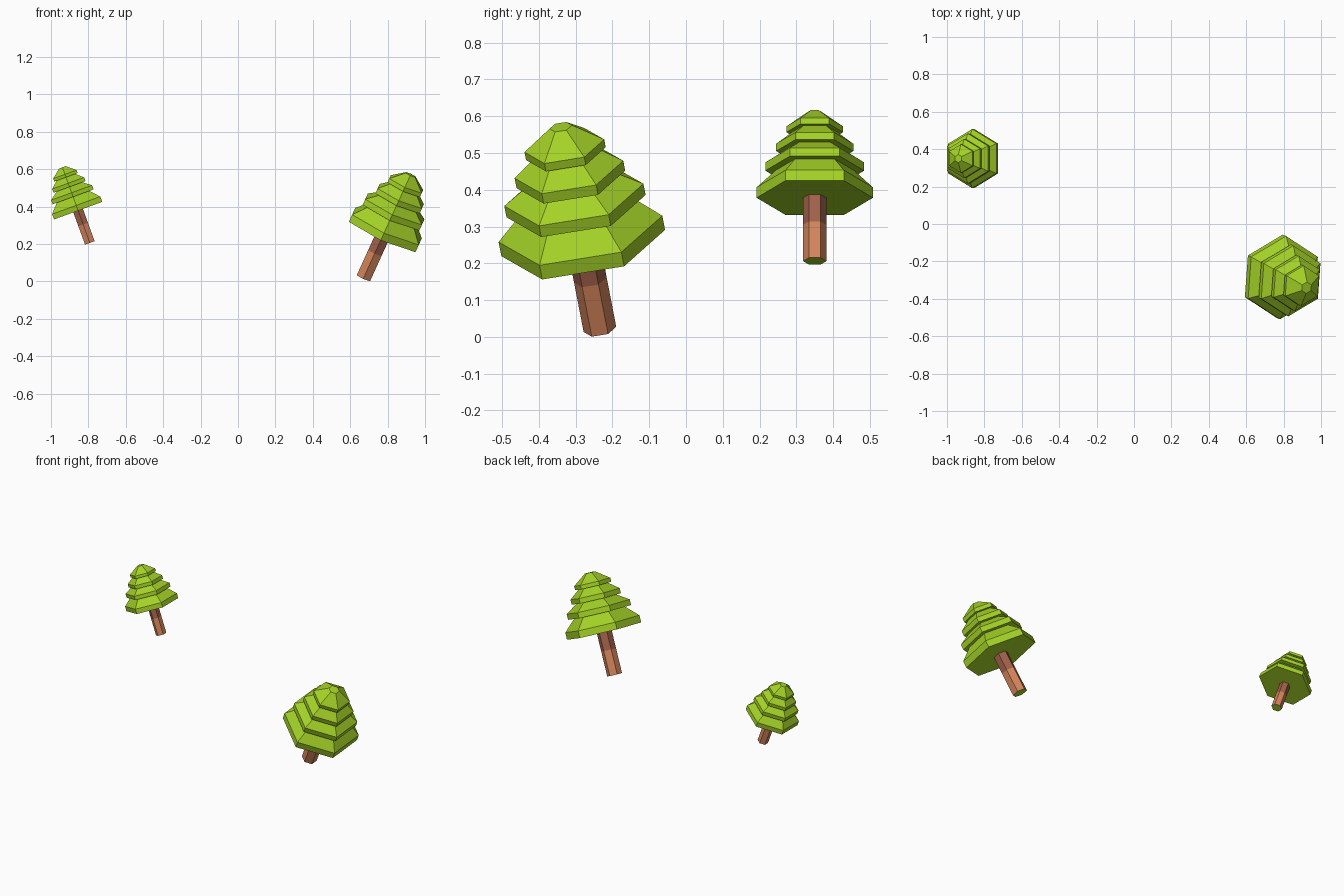
import bpy, bmesh, math
from mathutils import Matrix, Euler

if "Cube" in bpy.data.objects:
    bpy.data.objects.remove(bpy.data.objects["Cube"])


def material(name, rgb):
    m = bpy.data.materials.new(name)
    m.diffuse_color = (*rgb, 1)
    m.use_nodes = True
    m.node_tree.nodes["Principled BSDF"].inputs["Base Color"].default_value = m.diffuse_color
    return m


LEAF = material("leaf green", (0.37, 0.645, 0.02))
BARK = material("bark brown", (0.66, 0.235, 0.105))
DARK = material("dark bark", (0.36, 0.12, 0.068))
SIDES = 6


def lathe(name, profile, mats, pick, matrix):
    """Turn a (radius, height) profile into a closed six-sided solid."""
    bm = bmesh.new()
    rings = []
    for r, z in profile:
        ring = []
        for i in range(SIDES):
            a = math.pi / 2 + i * math.tau / SIDES
            ring.append(bm.verts.new((r * math.cos(a), r * math.sin(a), z)))
        rings.append(ring)
    bm.faces.new(rings[0][::-1])
    bm.faces.new(rings[-1])
    for lo, hi in zip(rings, rings[1:]):
        for i in range(SIDES):
            j = (i + 1) % SIDES
            bm.faces.new((lo[i], lo[j], hi[j], hi[i]))
    bm.normal_update()
    for f in bm.faces:
        f.material_index = pick(f)
    mesh = bpy.data.meshes.new(name)
    bm.to_mesh(mesh)
    bm.free()
    for m in mats:
        mesh.materials.append(m)
    ob = bpy.data.objects.new(name, mesh)
    ob.matrix_world = matrix
    bpy.context.collection.objects.link(ob)


# foliage tiers: radius, rim bottom, rim top
TIERS = [(0.226, 0.262, 0.305), (0.192, 0.374, 0.408),
         (0.150, 0.455, 0.485), (0.110, 0.533, 0.557)]
foliage = []
for k, (r, z0, z1) in enumerate(TIERS):
    foliage += [(r, z0), (r, z1)]
    if k + 1 < len(TIERS):
        foliage.append((TIERS[k + 1][0] * 0.8, TIERS[k + 1][1]))
foliage.append((0.031, 0.614))

# trunk: lower bark, darker upper section, green underside
trunk = [(0.045, 0), (0.045, 0.15), (0.045, 0.27)]


def trunk_colour(f):
    if f.normal.z < -0.5:
        return 2
    return 1 if f.calc_center_median().z > 0.15 else 0


def tree(name, base, tilt, scale):
    m = (Matrix.Translation(base)
         @ Euler([math.radians(t) for t in tilt]).to_matrix().to_4x4()
         @ Matrix.Scale(scale, 4))
    lathe(name + "_foliage", foliage, [LEAF], lambda f: 0, m)
    lathe(name + "_trunk", trunk, [BARK, DARK, LEAF], trunk_colour, m)


tree("large_tree", (0.672, -0.234, 0.0205), (10, 24.5, 0), 1.0)
tree("small_tree", (-0.792, 0.35, 0.206), (0, -20, 0), 0.70)
